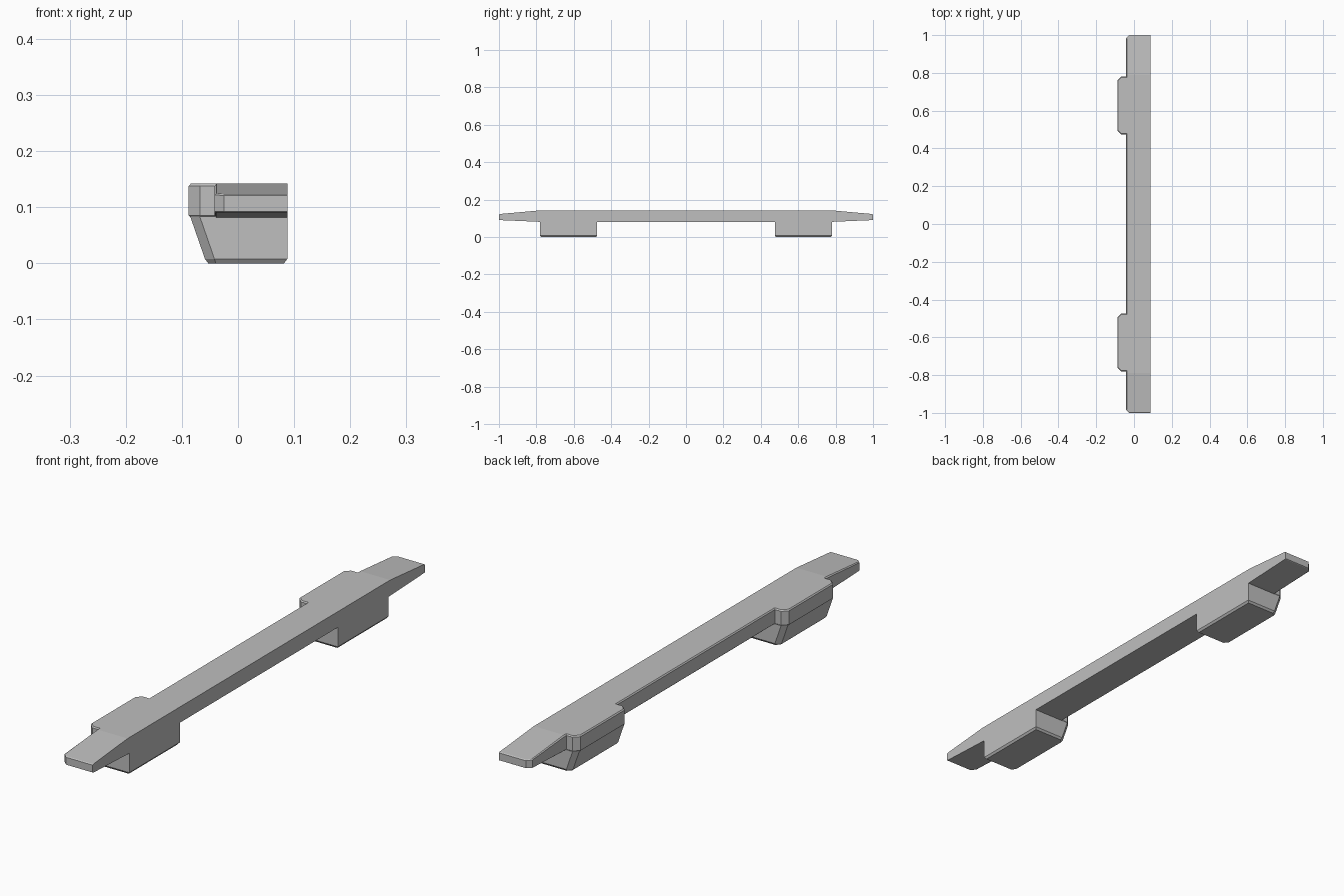
import bpy
import bmesh
from mathutils import Vector

cube = bpy.data.objects.get("Cube")
if cube:
    bpy.data.objects.remove(cube, do_unlink=True)

grey = bpy.data.materials.new("plain grey")
grey.use_nodes = True
colour = (0.52, 0.52, 0.52, 1)
grey.diffuse_color = colour
grey.node_tree.nodes["Principled BSDF"].inputs["Base Color"].default_value = colour

FLAT_X = 0.088            # flat mounting side
BLOCK = (0.475, 0.78)     # extent of each block along the length
TAPER = 0.79              # where the ends start to thin


def inset(outline, amount, keep_flat):
    """Mitre a counter-clockwise outline inwards, optionally leaving the flat side."""
    edges = []
    for i, a in enumerate(outline):
        b = outline[(i + 1) % len(outline)]
        d = (b - a).normalized()
        normal = Vector((-d.y, d.x))
        on_flat = keep_flat and min(a.x, b.x) > FLAT_X - 0.001
        edges.append((normal, normal.dot(a) + (0 if on_flat else amount)))
    result = []
    for i in range(len(edges)):
        (n, p), (m, q) = edges[i - 1], edges[i]
        det = n.x * m.y - n.y * m.x
        result.append(Vector(((p * m.y - q * n.y) / det, (q * n.x - p * m.x) / det)))
    return result


def loft(rings):
    """Stack (outline, z) rings into a closed solid."""
    bm = bmesh.new()
    loops = [[bm.verts.new((p.x, p.y, z)) for p in ring] for ring, z in rings]
    bm.faces.new(loops[0][::-1])
    bm.faces.new(loops[-1])
    for low, high in zip(loops, loops[1:]):
        for i in range(len(low)):
            j = (i + 1) % len(low)
            bm.faces.new((low[i], low[j], high[j], high[i]))
    return bm


def finish(bm, name):
    bmesh.ops.recalc_face_normals(bm, faces=bm.faces[:])
    mesh = bpy.data.meshes.new(name)
    bm.to_mesh(mesh)
    bm.free()
    mesh.materials.append(grey)
    obj = bpy.data.objects.new(name, mesh)
    bpy.context.collection.objects.link(obj)
    return obj


# Long rail with two widened pads, bevelled everywhere but the flat side
near, far = BLOCK
half = [(-0.025, 1), (-0.042, 0.983), (-0.042, far), (-0.068, far),
        (-0.088, far - 0.02), (-0.088, near + 0.02), (-0.068, near), (-0.042, near)]
side = half + [(x, -y) for x, y in reversed(half)]
outline = [Vector(p) for p in side + [(FLAT_X, -1), (FLAT_X, 1)]]
rail = loft([(inset(outline, 0.003, True), 0.082), (outline, 0.085),
             (outline, 0.1375), (inset(outline, 0.004, True), 0.142)])

# Thin the two ends
for y in (-TAPER, TAPER):
    bmesh.ops.bisect_plane(rail, geom=rail.verts[:] + rail.edges[:] + rail.faces[:],
                           plane_co=(0, y, 0), plane_no=(0, 1, 0))
for v in rail.verts:
    t = max(0, abs(v.co.y) - TAPER) / (1 - TAPER)
    v.co.z += t * (0.107 + (v.co.z - 0.112) * 0.533 - v.co.z)
finish(rail, "rail")


# Sloped foot blocks under the pads
def foot_ring(x):
    c = 0.017
    return [Vector(p) for p in ((x + c, far), (x, far - c), (x, near + c),
                                (x + c, near), (FLAT_X, near), (FLAT_X, far))]


for name, sign in (("front_foot", -1), ("back_foot", 1)):
    base = foot_ring(-0.059)
    foot = loft([(inset(base, 0.006, False), 0), (base, 0.008), (foot_ring(-0.085), 0.083)])
    for v in foot.verts:
        v.co.y *= sign
    finish(foot, name)
